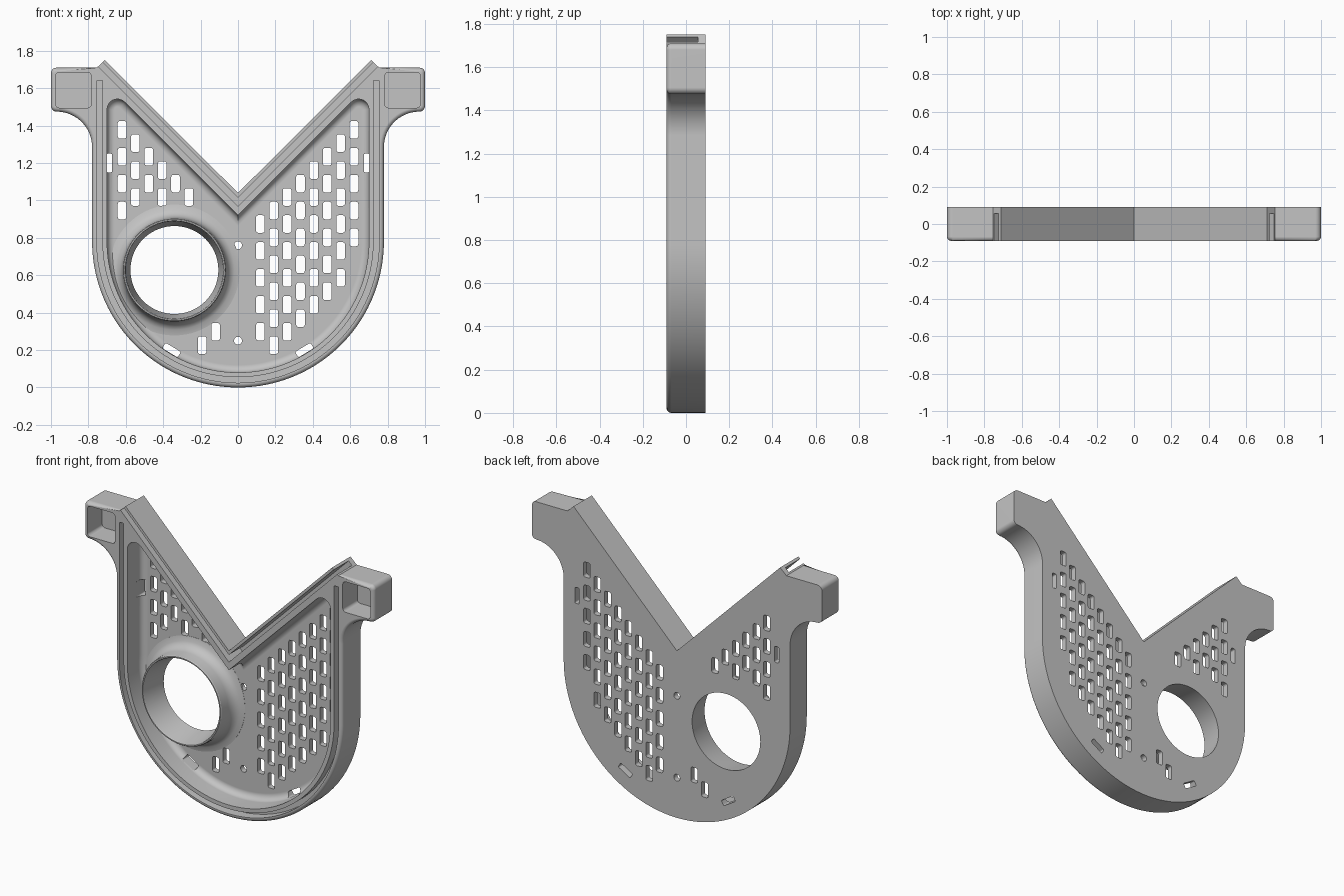
import bpy, bmesh
from math import cos, sin, pi, radians

if "Cube" in bpy.data.objects:
    bpy.data.objects.remove(bpy.data.objects["Cube"])

BACK, FRONT, FLOOR = 0.09, -0.09, 0.055

grey = bpy.data.materials.new("plain grey")
grey.use_nodes = True
grey.diffuse_color = (0.55, 0.55, 0.55, 1)
grey.node_tree.nodes["Principled BSDF"].inputs["Base Color"].default_value = (0.55, 0.55, 0.55, 1)


def arc(cx, cz, r, a0, a1, n):
    angles = [radians(a0 + (a1 - a0) * i / n) for i in range(n + 1)]
    return [(cx + r * cos(a), cz + r * sin(a)) for a in angles]


def mirrored(half):
    """Close a +x half outline that starts and ends on x = 0."""
    return half + [(-x, z) for x, z in reversed(half[1:-1])]


def rounded_rect(cx, cz, w, h, r, turn=0, n=4):
    pts = []
    for i, (sx, sz) in enumerate([(1, 1), (-1, 1), (-1, -1), (1, -1)]):
        pts += arc(sx * (w / 2 - r), sz * (h / 2 - r), r, 90 * i, 90 * i + 90, n)
    c, s = cos(radians(turn)), sin(radians(turn))
    return [(cx + x * c - z * s, cz + x * s + z * c) for x, z in pts]


def prism(bm, pts, y0, y1, bevel=0, bevel_y=None, keep=lambda e: True):
    """Add a closed prism of an x-z outline, optionally rounding its rim at bevel_y."""
    a = [bm.verts.new((x, y0, z)) for x, z in pts]
    b = [bm.verts.new((x, y1, z)) for x, z in pts]
    faces = [bm.faces.new(a), bm.faces.new(b[::-1])]
    for i in range(len(a)):
        faces.append(bm.faces.new((a[i], a[i - 1], b[i - 1], b[i])))
    bmesh.ops.recalc_face_normals(bm, faces=faces)
    if bevel:
        rim = {e for f in faces[:2] for e in f.edges
               if all(abs(v.co.y - bevel_y) < 1e-5 for v in e.verts) and keep(e)}
        bmesh.ops.bevel(bm, geom=list(rim), offset=bevel, segments=5, profile=0.5,
                        affect='EDGES', clamp_overlap=True)


def make(name, bm):
    bmesh.ops.recalc_face_normals(bm, faces=bm.faces[:])
    mesh = bpy.data.meshes.new(name)
    bm.to_mesh(mesh)
    bm.free()
    mesh.materials.append(grey)
    obj = bpy.data.objects.new(name, mesh)
    bpy.context.collection.objects.link(obj)
    return obj


def smooth(obj):
    bpy.ops.object.select_all(action='DESELECT')
    obj.select_set(True)
    bpy.context.view_layer.objects.active = obj
    bpy.ops.object.shade_smooth_by_angle(angle=radians(32))
    obj.modifiers.new("flat_normals", 'WEIGHTED_NORMAL').keep_sharp = True


# Housing blank: round bottom, two ears, notched top
half = [(0, 1.04), (0.712, 1.75), (0.755, 1.71)]
half += arc(0.97, 1.68, 0.03, 90, 0, 5)
half += arc(0.97, 1.505, 0.03, 0, -90, 5)
half += arc(0.97, 1.285, 0.19, 96, 180, 14)
half += arc(0, 0.78, 0.78, 0, -90, 40)


def not_notch(e):
    a, b = e.verts
    mid = (a.co + b.co) / 2
    return mid.z - abs(mid.x) < 0.97


bm = bmesh.new()
prism(bm, mirrored(half), FRONT, BACK, 0.022, FRONT, not_notch)
housing = make("housing", bm)

# Recesses: main tray, ear pockets, rim groove, notch channel
bm = bmesh.new()
tray = [(0, 0.92)] + arc(0.645, 1.487, 0.055, 135, 0, 8)
tray += arc(0, 0.78, 0.70, 0, -90, 40)
prism(bm, mirrored(tray), -0.12, FLOOR, 0.04, FLOOR)
for s in (1, -1):
    prism(bm, rounded_rect(s * 0.88, 1.59, 0.19, 0.19, 0.02), -0.12, FLOOR)
outer = [(0.755, 1.64)] + arc(0, 0.78, 0.755, 0, -180, 64) + [(-0.755, 1.64)]
inner = [(-0.725, 1.64)] + arc(0, 0.78, 0.725, -180, 0, 64) + [(0.725, 1.64)]
prism(bm, outer + inner, -0.12, -0.03)
low, high, reach = 0.97, 1.015, 0.82
prism(bm, [(0, low), (reach, low + reach), (reach, high + reach), (0, high),
           (-reach, high + reach), (-reach, low + reach)], -0.12, FLOOR)
recess_cutter = make("recess_cutter", bm)

# Through holes: vent grid, clip slots, screw holes, round opening
bm = bmesh.new()
right_counts = [4, 3, 2, 2, 1, 1]
left_counts = [5, 6, 6, 6, 6, 6, 6, 5]
vents = [(-0.192, 0.226), (-0.12, 0.298)]
for s, counts in ((1, left_counts), (-1, right_counts)):
    for i, count in enumerate(counts):
        vents += [(s * (0.62 - 0.0715 * i), 1.378 - 0.072 * (i + 2 * k)) for k in range(count)]
for x, z in vents:
    prism(bm, rounded_rect(x, z, 0.046, 0.094, 0.012), 0, 0.12)
for s in (1, -1):
    prism(bm, rounded_rect(s * 0.688, 1.2, 0.03, 0.1, 0.008), 0, 0.12)
    prism(bm, rounded_rect(s * 0.355, 0.2, 0.095, 0.034, 0.008, s * 31), 0, 0.12)
for z in (0.76, 0.25):
    prism(bm, arc(0, z, 0.021, 0, 345, 23), 0, 0.12)
RING = (-0.34, 0.628)
prism(bm, arc(*RING, 0.262, 0, 355, 71), -0.02, 0.12)
hole_cutter = make("hole_cutter", bm)

for cutter in (recess_cutter, hole_cutter):
    cutter.hide_render = True
    mod = housing.modifiers.new("cut", 'BOOLEAN')
    mod.operation, mod.solver, mod.object = 'DIFFERENCE', 'EXACT', cutter
graph = bpy.context.evaluated_depsgraph_get()
housing.data = bpy.data.meshes.new_from_object(housing.evaluated_get(graph))
housing.modifiers.clear()
for cutter in (recess_cutter, hole_cutter):
    bpy.data.objects.remove(cutter)
smooth(housing)

# Flared ring around the round opening, turned about the y axis
profile = [(0.235, BACK), (0.26, -0.068), (0.264, -0.073), (0.271, -0.073), (0.275, -0.068),
           (0.279, -0.01), (0.286, 0.015), (0.3, 0.035), (0.32, 0.048), (0.35, 0.054),
           (0.35, 0.065), (0.262, 0.065), (0.262, BACK)]
bm = bmesh.new()
verts = [bm.verts.new((r, y, 0)) for r, y in profile]
loop = [bm.edges.new((verts[i], verts[i - 1])) for i in range(len(verts))]
bmesh.ops.spin(bm, geom=verts + loop, cent=(0, 0, 0), axis=(0, 1, 0),
               angle=2 * pi, steps=72, use_merge=True)
bmesh.ops.remove_doubles(bm, verts=bm.verts[:], dist=1e-5)
bmesh.ops.translate(bm, verts=bm.verts[:], vec=(RING[0], 0, RING[1]))
smooth(make("opening_ring", bm))
